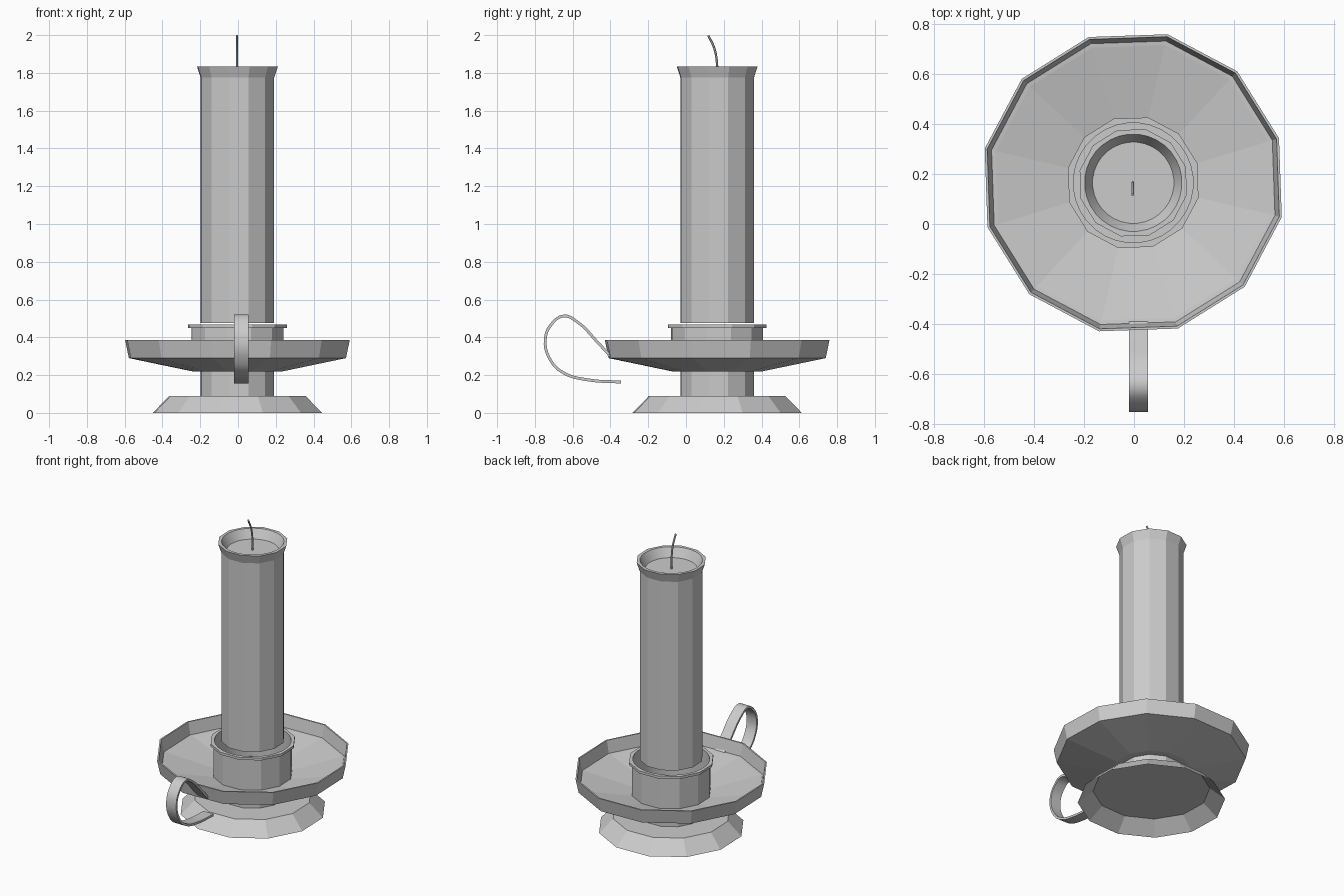
import bpy, bmesh
from math import sin, cos, tau, radians
from mathutils import Matrix

cube = bpy.data.objects.get("Cube")
if cube:
    bpy.data.objects.remove(cube, do_unlink=True)

AXIS_X, AXIS_Y = -0.003, 0.165
SIDES, ROUND = 12, 32
TURN = radians(17)

# One plain grey for everything
grey = bpy.data.materials.new("plain_grey")
grey.use_nodes = True
COLOUR = (0.6, 0.6, 0.6, 1)
grey.diffuse_color = COLOUR
grey.node_tree.nodes["Principled BSDF"].inputs["Base Color"].default_value = COLOUR


def lathe(bm, profile, sides, smooth=False, turn=TURN):
    """Spin (radius, height) points; return the edges of the first and last ring."""
    rings = []
    for r, z in profile:
        angles = [turn + tau * i / sides for i in range(sides)]
        rings.append([bm.verts.new((r * cos(a), r * sin(a), z)) for a in angles])
    for low, high in zip(rings, rings[1:]):
        for i in range(sides):
            j = (i + 1) % sides
            bm.faces.new((low[i], low[j], high[j], high[i])).smooth = smooth

    def edges(ring):
        out = []
        for i in range(sides):
            pair = (ring[i], ring[(i + 1) % sides])
            out.append(bm.edges.get(pair) or bm.edges.new(pair))
        return out
    return edges(rings[0]), edges(rings[-1])


def cap(bm, edges):
    bmesh.ops.edgeloop_fill(bm, edges=edges)


def bridge(bm, a, b):
    bmesh.ops.bridge_loops(bm, edges=a + b)


def finish(bm, name):
    # Keep the corner edges of smooth parts crisp
    for e in bm.edges:
        if len(e.link_faces) == 2 and e.calc_face_angle() > radians(29):
            e.smooth = False
    bmesh.ops.recalc_face_normals(bm, faces=bm.faces)
    mesh = bpy.data.meshes.new(name)
    bm.to_mesh(mesh)
    bm.free()
    mesh.materials.append(grey)
    obj = bpy.data.objects.new(name, mesh)
    obj.location = (AXIS_X, AXIS_Y, 0)
    bpy.context.collection.objects.link(obj)
    return obj


# Hollow flared foot with its stem and a round hole underneath
bm = bmesh.new()
under, top = lathe(bm, [(0.365, 0.08), (0.46, 0), (0.37, 0.09), (0.2, 0.09), (0.2, 0.23)], SIDES)
hole, ceiling = lathe(bm, [(0.187, 0.08), (0.187, 0.21)], ROUND, True)
bridge(bm, under, hole)
cap(bm, ceiling)
cap(bm, top)
finish(bm, "foot_and_stem")

# Drip dish with a thin raised rim
bm = bmesh.new()
bottom, floor = lathe(bm, [(0.19, 0.22), (0.246, 0.22), (0.59, 0.29), (0.61, 0.385),
                           (0.6, 0.385), (0.582, 0.302), (0.565, 0.3), (0.24, 0.235)], SIDES)
cap(bm, bottom)
cap(bm, floor)
finish(bm, "drip_dish")

# Candle socket with a projecting lip and round bore
bm = bmesh.new()
bottom, lip = lathe(bm, [(0.25, 0.23), (0.25, 0.45), (0.268, 0.45), (0.268, 0.467)], SIDES)
bore, floor = lathe(bm, [(0.24, 0.467), (0.24, 0.245)], ROUND, True)
bridge(bm, lip, bore)
cap(bm, floor)
cap(bm, bottom)
finish(bm, "candle_socket")

# Candle with a flared top and shallow melted bowl
bm = bmesh.new()
bottom, lip = lathe(bm, [(0.2, 0.477), (0.2, 1.775), (0.22, 1.835)], SIDES)
bowl, wax = lathe(bm, [(0.195, 1.835), (0.163, 1.775)], ROUND, True)
bridge(bm, lip, bowl)
cap(bm, wax)
cap(bm, bottom)
finish(bm, "candle")


def side_curve(name, points, x):
    """Smooth curve through (y, z) points in the plane at the given x."""
    data = bpy.data.curves.new(name, 'CURVE')
    data.dimensions = '2D'
    data.fill_mode = 'NONE'
    data.resolution_u = 5
    spline = data.splines.new('BEZIER')
    spline.bezier_points.add(len(points) - 1)
    for p, (y, z) in zip(spline.bezier_points, points):
        p.co = (y, z, 0)
        p.handle_left_type = p.handle_right_type = 'AUTO'
    data.materials.append(grey)
    obj = bpy.data.objects.new(name, data)
    obj.matrix_world = Matrix(((0, 0, 1, x), (1, 0, 0, 0), (0, 1, 0, 0), (0, 0, 0, 1)))
    bpy.context.collection.objects.link(obj)
    return obj


def to_mesh(obj):
    bpy.ops.object.select_all(action='DESELECT')
    obj.select_set(True)
    bpy.context.view_layer.objects.active = obj
    bpy.ops.object.convert(target='MESH')
    bpy.ops.object.shade_smooth_by_angle(angle=radians(40))


# Flat strap handle looping out at the front
handle = side_curve("handle", [(-0.395, 0.295), (-0.46, 0.365), (-0.58, 0.485), (-0.645, 0.513),
                               (-0.705, 0.478), (-0.745, 0.39), (-0.715, 0.275), (-0.645, 0.21),
                               (-0.52, 0.175), (-0.345, 0.163)], 0.018)
handle.data.extrude = 0.038
strap = handle.modifiers.new("thickness", 'SOLIDIFY')
strap.thickness = 0.015
strap.offset = 0
to_mesh(handle)

# Thin bent wick
wick = side_curve("wick", [(0.165, 1.77), (0.164, 1.85), (0.15, 1.93), (0.118, 1.998)], AXIS_X - 0.002)
wick.data.dimensions = '3D'
wick.data.fill_mode = 'FULL'
wick.data.bevel_depth = 0.006
wick.data.bevel_resolution = 1
wick.data.use_fill_caps = True
to_mesh(wick)
